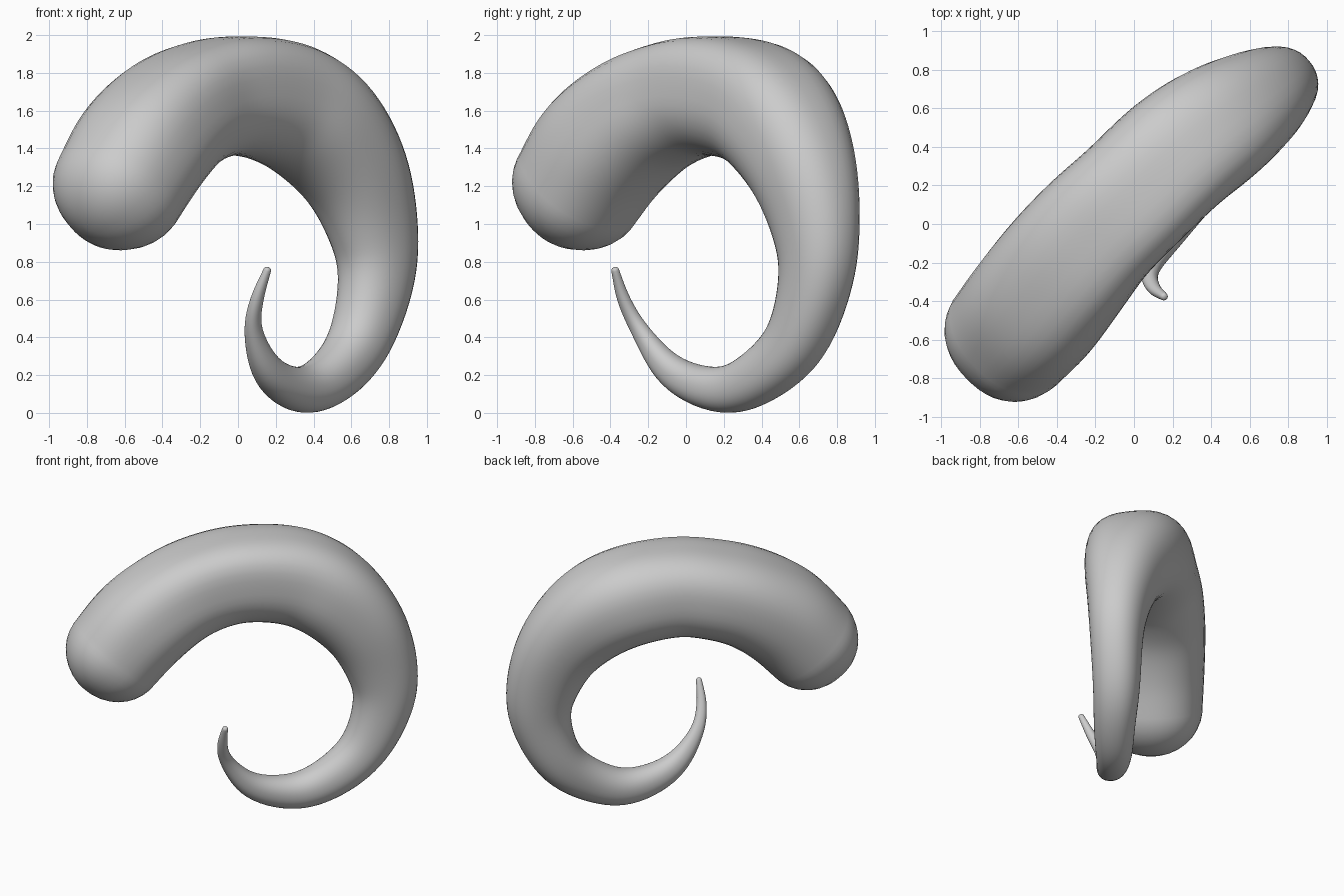
import bpy, bmesh, math
from mathutils import Vector

if "Cube" in bpy.data.objects:
    bpy.data.objects.remove(bpy.data.objects["Cube"])

# Centre line x, y, z, in-plane radius, sideways radius, squareness of the outer face
PATH = [
    (-0.63, -0.57, 1.19, 0.34, 0.35, 2.3),
    (-0.51, -0.43, 1.39, 0.345, 0.365, 2.7),
    (-0.35, -0.22, 1.56, 0.325, 0.36, 3.2),
    (-0.19, -0.03, 1.645, 0.315, 0.345, 3.6),
    (-0.01, 0.14, 1.68, 0.315, 0.335, 3.6),
    (0.22, 0.36, 1.64, 0.325, 0.335, 3.2),
    (0.43, 0.505, 1.51, 0.32, 0.32, 2.8),
    (0.61, 0.62, 1.28, 0.29, 0.27, 2.4),
    (0.71, 0.685, 1.0, 0.252, 0.215, 2.2),
    (0.735, 0.69, 0.72, 0.21, 0.18, 2.2),
    (0.65, 0.59, 0.39, 0.168, 0.16, 2.2),
    (0.51, 0.40, 0.20, 0.145, 0.14, 2.2),
    (0.34, 0.19, 0.118, 0.122, 0.12, 2.2),
    (0.165, -0.07, 0.21, 0.088, 0.085, 2.2),
    (0.08, -0.24, 0.43, 0.048, 0.045, 2.2),
    (0.10, -0.33, 0.60, 0.035, 0.033, 2.2),
    (0.155, -0.375, 0.755, 0.02, 0.02, 2.2),
]
SIDES, STEPS, CAP = 40, 7, 9
SIDE_AXIS = Vector((0.64, -0.77, 0)).normalized()


def spline(points):
    """Smooth curve through all the points, carrying radii along."""
    p = [Vector(q) for q in points]
    p = [p[0] * 2 - p[1]] + p + [p[-1] * 2 - p[-2]]
    out = []
    for i in range(1, len(p) - 2):
        a, b, c, d = p[i - 1:i + 3]
        for s in range(STEPS):
            t = s / STEPS
            out.append(0.5 * (b * 2 + (c - a) * t + (a * 2 - b * 5 + c * 4 - d) * t**2
                              + (b * 3 - a - c * 3 + d) * t**3))
    return out + [p[-2]]


samples = spline(PATH)
# Relax the curve a little so the bends stay even
for _ in range(6):
    samples = [samples[0]] + [(a + b * 2 + c) / 4 for a, b, c in
                              zip(samples, samples[1:], samples[2:])] + [samples[-1]]
centres = [Vector(s[:3]) for s in samples]
bm = bmesh.new()
rings = []


def add_ring(centre, tangent, ra, rb, square):
    """Oval section across the tangent, squarer on its outer front corner."""
    side = (SIDE_AXIS - tangent * SIDE_AXIS.dot(tangent)).normalized()
    outward = tangent.cross(side)
    if outward.dot(centre - Vector((0.2, 0.2, 0.85))) < 0:
        outward = -outward
    ring = []
    for k in range(SIDES):
        ang = 2 * math.pi * k / SIDES
        c, s = math.cos(ang), math.sin(ang)
        e = 2.2
        if c > 0:
            e = square if s > 0 else 2.2 + (square - 2.2) * 0.4
        n = (abs(c)**e + abs(s)**e)**(-1 / e)
        ring.append(bm.verts.new(centre + outward * c * n * ra + side * s * n * rb))
    rings.append(ring)


def tangent_at(i):
    return (centres[min(i + 3, len(centres) - 1)] - centres[max(i - 3, 0)]).normalized()


# Rounded base, tapering body, rounded tip
t0, t1 = tangent_at(0), tangent_at(len(centres) - 1)
for j in range(CAP):
    a = math.pi / 2 * (1 - (j + 0.4) / CAP)
    add_ring(centres[0] - t0 * 0.32 * math.sin(a), t0,
             samples[0][3] * math.cos(a), samples[0][4] * math.cos(a), samples[0][5])
for i, s in enumerate(samples):
    add_ring(centres[i], tangent_at(i), s[3], s[4], s[5])
for j in range(1, 4):
    a = math.pi / 2 * j / 4
    add_ring(centres[-1] + t1 * 0.018 * math.sin(a), t1,
             samples[-1][3] * math.cos(a), samples[-1][4] * math.cos(a), 2.2)

for r0, r1 in zip(rings, rings[1:]):
    for k in range(SIDES):
        n = (k + 1) % SIDES
        bm.faces.new((r0[k], r0[n], r1[n], r1[k]))
bm.faces.new(rings[0])
bm.faces.new(rings[-1])
bmesh.ops.recalc_face_normals(bm, faces=bm.faces)
for f in bm.faces:
    f.smooth = True

mesh = bpy.data.meshes.new("curled_horn")
bm.to_mesh(mesh)
bm.free()
horn = bpy.data.objects.new("curled_horn", mesh)
bpy.context.collection.objects.link(horn)
